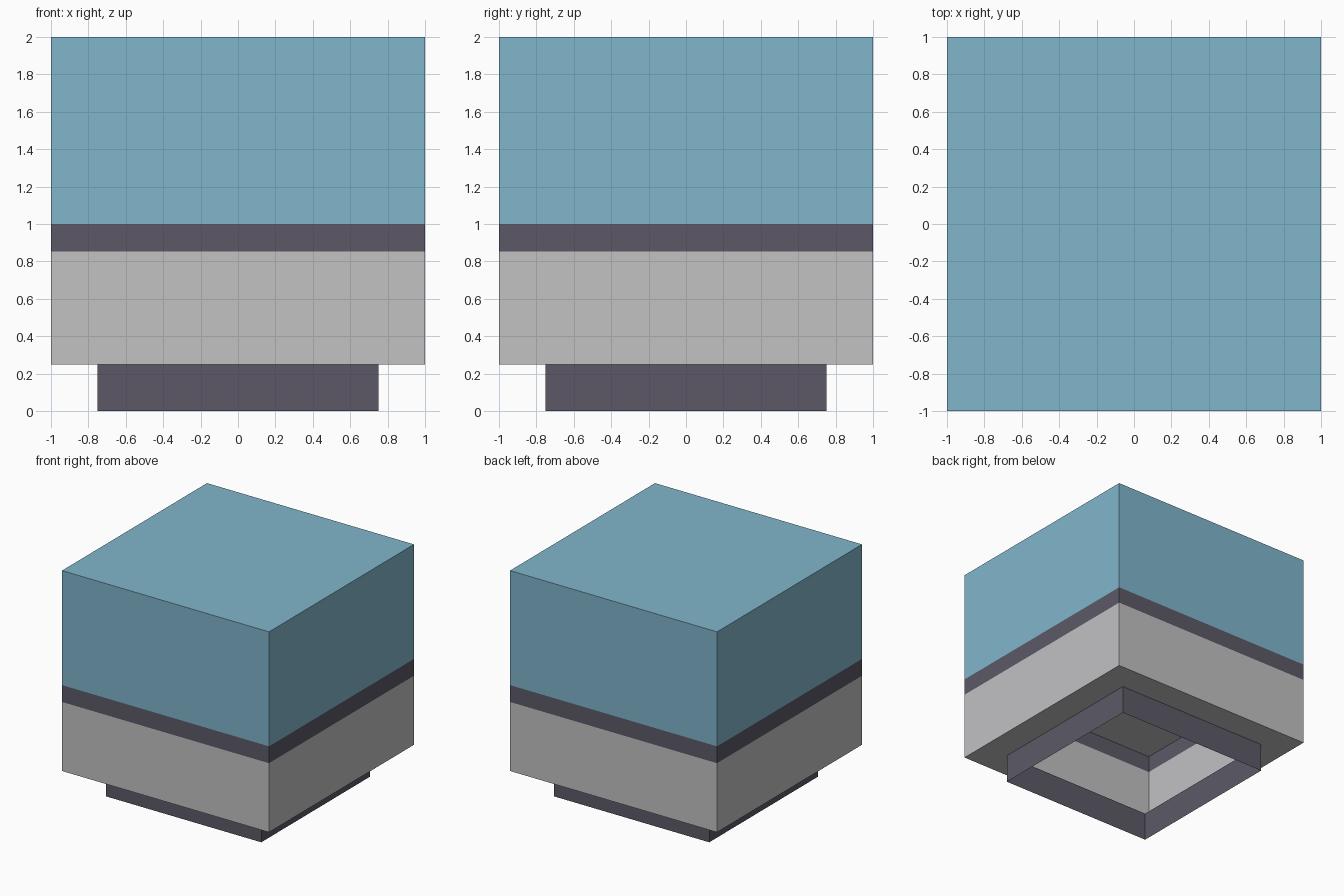
import bpy, bmesh

if "Cube" in bpy.data.objects:
    bpy.data.objects.remove(bpy.data.objects["Cube"])


def material(name, rgb):
    lin = [c / 12.92 if c <= 0.04045 else ((c + 0.055) / 1.055) ** 2.4
           for c in (v / 255 for v in rgb)]
    m = bpy.data.materials.new(name)
    m.diffuse_color = (*lin, 1)
    m.use_nodes = True
    m.node_tree.nodes["Principled BSDF"].inputs["Base Color"].default_value = m.diffuse_color
    return m


BLUE = material("sky blue", (128, 182, 204))
GREY = material("light grey", (194, 194, 196))
DARK = material("dark slate", (92, 89, 103))


def square(bm, half, z):
    return [bm.verts.new((x * half, y * half, z))
            for x, y in ((-1, -1), (1, -1), (1, 1), (-1, 1))]


def shell(name, mat, half, z0, z1, top=False, ceiling=False, hole=None):
    """Open square shell, with optional lid, downward ceiling and bottom ledge."""
    bm = bmesh.new()
    lo, hi = square(bm, half, z0), square(bm, half, z1)
    for i in range(4):
        j = (i + 1) % 4
        bm.faces.new((lo[i], lo[j], hi[j], hi[i]))
    if top:
        bm.faces.new(hi)
    if ceiling:
        bm.faces.new(lo[::-1]).material_index = 1
    if hole:
        inner = square(bm, hole, z0)
        for i in range(4):
            j = (i + 1) % 4
            bm.faces.new((lo[j], lo[i], inner[i], inner[j]))
    me = bpy.data.meshes.new(name)
    bm.to_mesh(me)
    bm.free()
    me.materials.append(mat)
    me.materials.append(GREY)
    ob = bpy.data.objects.new(name, me)
    bpy.context.collection.objects.link(ob)


# Upper block, with the grey ceiling of the hollow below it
shell("upper_block", BLUE, 1, 1, 2, top=True, ceiling=True)
# Dark band around the middle
shell("middle_band", DARK, 1, 0.853, 1)
# Hollow lower body with a ledge underneath
shell("lower_body", GREY, 1, 0.25, 0.853, hole=0.75)
# Open base skirt
shell("base_skirt", DARK, 0.75, 0, 0.25)
